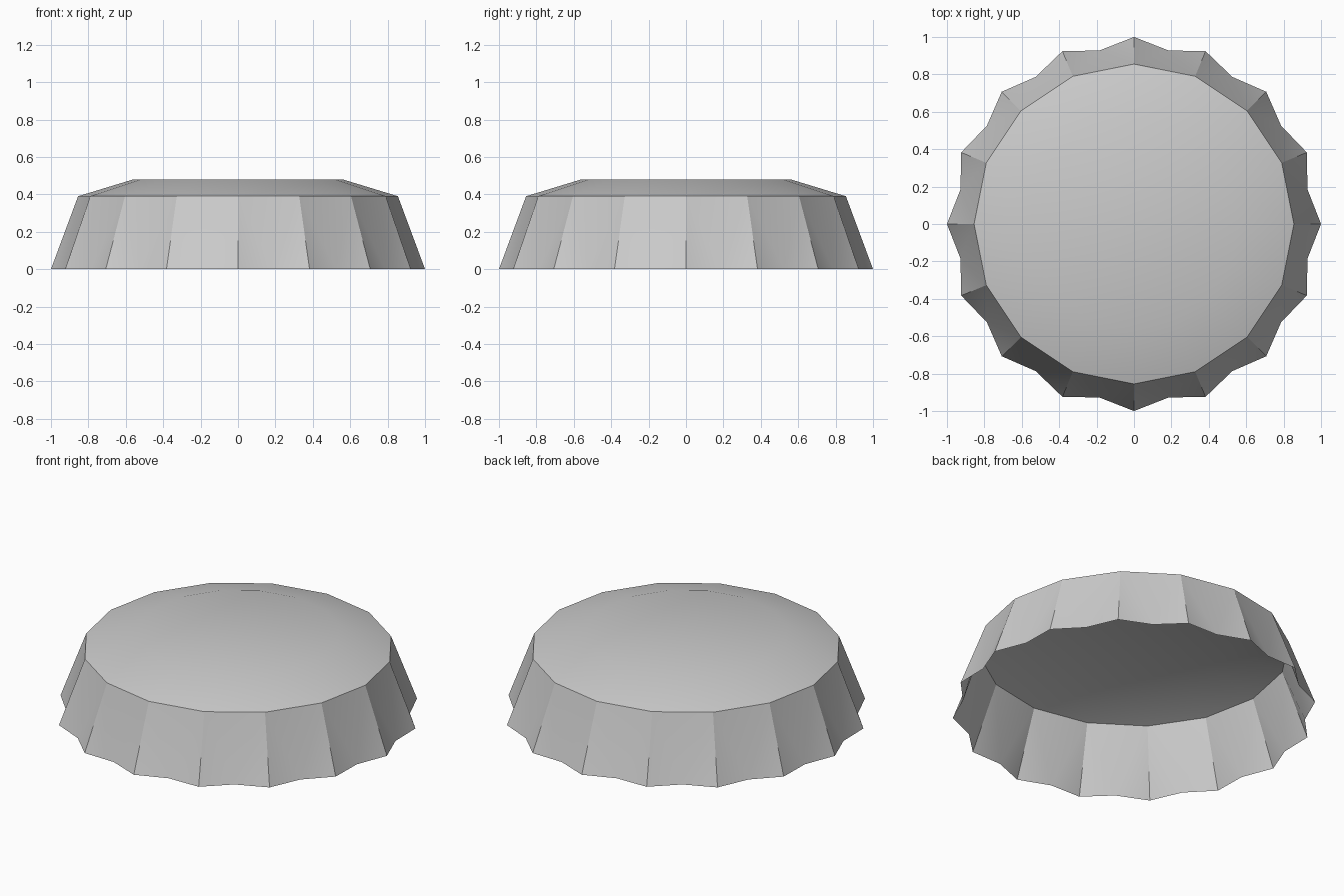
import bpy
import bmesh
import math

SIDES = 16
STEP = 2 * math.pi / SIDES
RIM_RADIUS, RIM_Z = 0.855, 0.39
TOP_RADIUS, TOP_Z = 0.56, 0.48
RIDGE_RADIUS, GROOVE_RADIUS = 1.0, 0.946

cube = bpy.data.objects.get("Cube")
if cube:
    bpy.data.objects.remove(cube, do_unlink=True)

metal = bpy.data.materials.new("grey metal")
metal.use_nodes = True
grey = (0.6, 0.6, 0.6, 1)
metal.diffuse_color = grey
metal.node_tree.nodes["Principled BSDF"].inputs["Base Color"].default_value = grey


def ring(bm, radius, z, offset=0.0):
    """Sixteen vertices around the z axis."""
    return [bm.verts.new((radius * math.cos((i + offset) * STEP),
                          radius * math.sin((i + offset) * STEP), z))
            for i in range(SIDES)]


def finish(bm, name):
    """Turn the bmesh into a smooth object with sharp creases."""
    mesh = bpy.data.meshes.new(name)
    bm.to_mesh(mesh)
    bm.free()
    mesh.materials.append(metal)
    obj = bpy.data.objects.new(name, mesh)
    bpy.context.collection.objects.link(obj)
    bpy.ops.object.select_all(action='DESELECT')
    obj.select_set(True)
    bpy.context.view_layer.objects.active = obj
    bpy.ops.object.shade_smooth_by_angle(angle=math.radians(30))


# Lid: flat disc with a shallow sloping border
bm = bmesh.new()
rim = ring(bm, RIM_RADIUS, RIM_Z)
top = ring(bm, TOP_RADIUS, TOP_Z)
bm.faces.new(top)
for i in range(SIDES):
    j = (i + 1) % SIDES
    bm.faces.new((rim[i], rim[j], top[j], top[i]))
finish(bm, "cap_lid")

# Skirt: open fluted wall, ridges under the rim corners, grooves between
bm = bmesh.new()
rim = ring(bm, RIM_RADIUS, RIM_Z)
ridge = ring(bm, RIDGE_RADIUS, 0)
groove = ring(bm, GROOVE_RADIUS, 0, 0.5)
for i in range(SIDES):
    j = (i + 1) % SIDES
    bm.faces.new((ridge[i], groove[i], rim[i]))
    bm.faces.new((groove[i], rim[j], rim[i]))
    bm.faces.new((groove[i], ridge[j], rim[j]))
finish(bm, "fluted_skirt")
